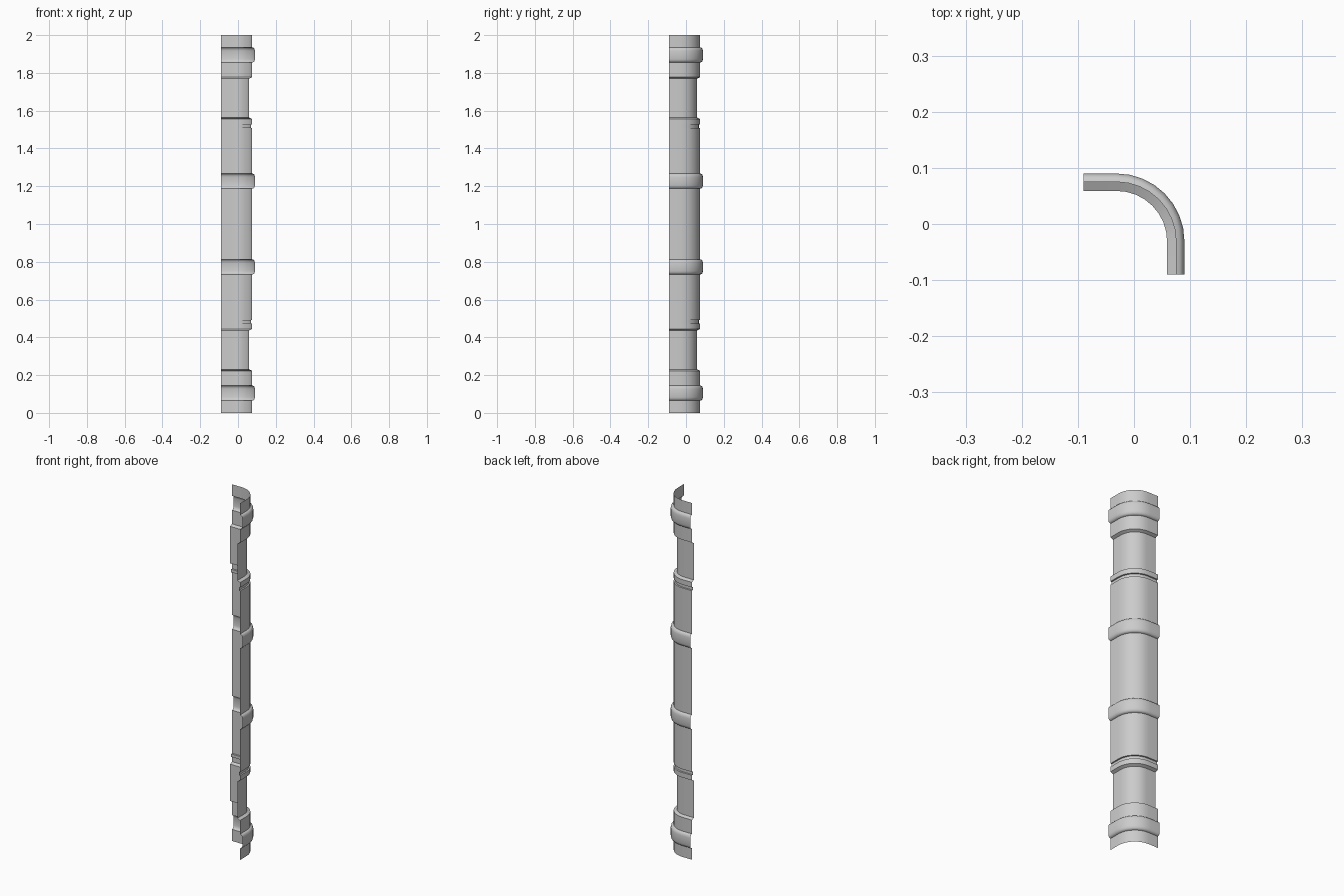
import bpy, bmesh, math

cube = bpy.data.objects.get("Cube")
if cube:
    bpy.data.objects.remove(cube, do_unlink=True)

EDGE = -0.09      # where the two straight walls end
CENTRE = -0.031   # centre of the rounded corner
BODY, RECESS, GROOVE = 0.075, 0.059, 0.068
SEGMENTS = 8

grey = bpy.data.materials.new("plain grey")
grey.use_nodes = True
grey.diffuse_color = (0.6, 0.6, 0.6, 1)
grey.node_tree.nodes["Principled BSDF"].inputs["Base Color"].default_value = (0.6, 0.6, 0.6, 1)


def plan(reach):
    """Quarter-round plan whose two walls lie at x = reach and y = reach."""
    radius = reach - CENTRE
    arc = [math.pi / 2 * i / SEGMENTS for i in range(SEGMENTS + 1)]
    points = [(CENTRE + radius * math.cos(a), CENTRE + radius * math.sin(a)) for a in arc]
    return [(reach, EDGE)] + points + [(EDGE, reach)]


def band(low, high):
    """Rounded raised band as (reach, height) pairs."""
    half = [(BODY, 0), (0.082, 0.002), (0.087, 0.007), (0.09, 0.018)]
    return [(r, low + h) for r, h in half] + [(r, high - h) for r, h in reversed(half)]


# Lower half of the profile, from the foot to the middle
profile = [(BODY, 0)] + band(0.065, 0.145)
profile += [(BODY, 0.222), (RECESS, 0.23), (RECESS, 0.437), (BODY, 0.445)]
profile += [(BODY, 0.473), (GROOVE, 0.474), (GROOVE, 0.491), (BODY, 0.492)]
profile += band(0.733, 0.813)
# The upper half mirrors the lower one
profile += [(r, 2 - z) for r, z in reversed(profile)]

# Sweep the plan up the profile as one thin open shell
bm = bmesh.new()
rows = [[bm.verts.new((x, y, z)) for x, y in plan(r)] for r, z in profile]
for low, high in zip(rows, rows[1:]):
    for i in range(len(low) - 1):
        bm.faces.new((low[i], low[i + 1], high[i + 1], high[i]))
mesh = bpy.data.meshes.new("corner_moulding")
bm.to_mesh(mesh)
bm.free()
mesh.materials.append(grey)

moulding = bpy.data.objects.new("corner_moulding", mesh)
bpy.context.collection.objects.link(moulding)
bpy.context.view_layer.objects.active = moulding
moulding.select_set(True)
bpy.ops.object.shade_smooth_by_angle(angle=math.radians(35))
